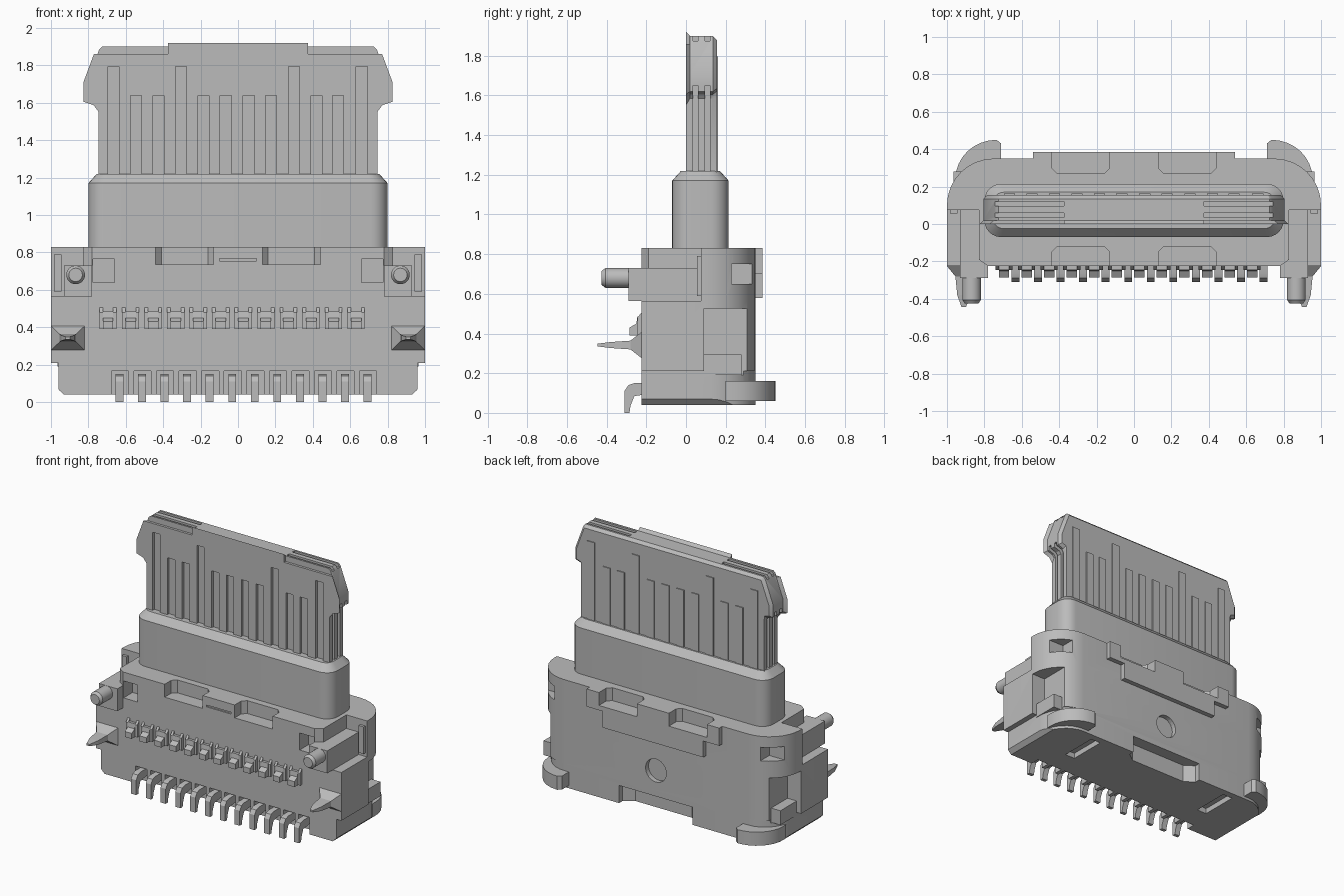
import bpy, bmesh
from math import sin, cos, pi, radians
from mathutils import Vector

cube = bpy.data.objects.get("Cube")
if cube:
    bpy.data.objects.remove(cube, do_unlink=True)

GREY = (0.5, 0.5, 0.5, 1)
grey = bpy.data.materials.new("plain_grey")
grey.use_nodes = True
grey.diffuse_color = GREY
grey.node_tree.nodes["Principled BSDF"].inputs["Base Color"].default_value = GREY


def add_prism(bm, pts, axis, a, b):
    """Extrude a 2D outline along an axis between a and b."""
    def place(p, t):
        return {"x": (t, p[0], p[1]), "y": (p[0], t, p[1]), "z": (p[0], p[1], t)}[axis]
    low = [bm.verts.new(place(p, a)) for p in pts]
    high = [bm.verts.new(place(p, b)) for p in pts]
    bm.faces.new(low)
    bm.faces.new(high)
    for i in range(len(pts)):
        j = (i + 1) % len(pts)
        bm.faces.new((low[i], low[j], high[j], high[i]))


def add_box(bm, x0, x1, y0, y1, z0, z1):
    add_prism(bm, [(x0, y0), (x1, y0), (x1, y1), (x0, y1)], "z", z0, z1)


def finish(name, bm, smooth=True):
    bmesh.ops.recalc_face_normals(bm, faces=bm.faces)
    mesh = bpy.data.meshes.new(name)
    bm.to_mesh(mesh)
    bm.free()
    obj = bpy.data.objects.new(name, mesh)
    bpy.context.collection.objects.link(obj)
    mesh.materials.append(grey)
    if smooth:
        activate(obj)
        bpy.ops.object.shade_smooth_by_angle(angle=radians(30))
    return obj


def activate(obj):
    bpy.ops.object.select_all(action="DESELECT")
    obj.select_set(True)
    bpy.context.view_layer.objects.active = obj


def prism(name, pts, axis, a, b):
    bm = bmesh.new()
    add_prism(bm, pts, axis, a, b)
    return finish(name, bm)


def cut(targets, bm):
    """Subtract the cutter from every target, then discard it."""
    cutter = finish("cutter", bm, False)
    for obj in targets:
        mod = obj.modifiers.new("cut", "BOOLEAN")
        mod.operation, mod.solver, mod.object = "DIFFERENCE", "EXACT", cutter
        mod.use_self = True
        activate(obj)
        bpy.ops.object.modifier_apply(modifier=mod.name)
        bpy.ops.object.shade_smooth_by_angle(angle=radians(30))
    bpy.data.objects.remove(cutter, do_unlink=True)


def both(pts):
    """Close a right-hand half outline with its mirror."""
    return pts + [(-x, y) for x, y in reversed(pts)]


def arc(cx, cy, rx, ry, a0, a1, n=8):
    return [(cx + rx * cos(radians(a0 + (a1 - a0) * i / n)),
             cy + ry * sin(radians(a0 + (a1 - a0) * i / n))) for i in range(n + 1)]


def rounded_ring(hx, y0, y1, r):
    half = arc(hx - r, y0 + r, r, r, -90, 0, 6) + arc(hx - r, y1 - r, r, r, 0, 90, 6)
    return both(half)


FRONT, BACK = -0.225, 0.35
PITCH = 0.1206

# Housing: foot, middle and stepped upper part
foot_outline = [(0.93, 0.04), (0.96, 0.07), (0.96, 0.21)]
back_corner = arc(0.75, 0.1, 0.25, 0.25, 0, 90)
lower = prism("lower_housing", both([(0.96, FRONT)] + arc(0.75, 0.12, 0.21, 0.23, 0, 90)), "z", 0.04, 0.21)
middle = prism("middle_housing", both([(1, FRONT)] + back_corner), "z", 0.21, 0.565)
upper = prism("upper_housing", both([(0.78, FRONT), (0.83, -0.19), (0.83, 0.075), (1, 0.075)]
                                    + back_corner), "z", 0.565, 0.83)
# Stepped plate on the back
plate = prism("back_plate", both([(0.41, 0.58), (0.41, 0.7), (0.54, 0.7), (0.54, 0.83)]),
              "y", 0.3, 0.385)

# Openings in the housing
bm = bmesh.new()
for s in (-1, 1):
    pocket = [(0.13, 0.45), (0.13, 0.30), (0.16, 0.27), (0.41, 0.27), (0.44, 0.30), (0.44, 0.45)]
    add_prism(bm, [(s * x, y) for x, y in pocket], "z", 0.735, 0.9)
    add_prism(bm, [(s * x, 0.15 - y) for x, y in pocket], "z", 0.735, 0.9)
    add_box(bm, s * 0.66, s * 0.775, -0.3, -0.12, 0.64, 0.765)
    add_box(bm, s * 0.89, s * 1.1, 0.09, 0.335, 0.19, 0.525)
    add_box(bm, s * 0.84, s * 1.1, 0.23, 0.4, 0.65, 0.75)
    add_box(bm, s * 0.56, s * 0.64, 0.02, 0.3, -0.1, 0.08)
    add_prism(bm, [(s * 0.96, 0), (s * 0.92, 0.03), (s * 0.97, 0.08), (s * 1.1, 0.0)], "y", -0.4, 0.5)
add_prism(bm, both([(0.3, 0.5), (0.3, 0.31), (0.23, 0.26)]), "z", -0.1, 0.17)
add_prism(bm, arc(0, 0.36, 0.085, 0.085, 0, 345, 23), "y", 0.315, 0.5)
add_box(bm, -0.1, 0.1, -0.3, -0.215, 0.755, 0.768)
for i in range(12):
    x = -0.635 + i * PITCH
    add_box(bm, x - 0.042, x + 0.05, -0.3, -0.16, -0.1, 0.165)
cut([lower, middle, upper, plate], bm)

# Rear corner feet and side window blocks
for s, side in ((1, "left"), (-1, "right")):
    outline = [(0.71, 0.25), (0.955, 0.2)] + arc(0.735, 0.24, 0.22, 0.21, 0, 90) + [(0.71, 0.43)]
    prism(side + "_rear_foot", [(s * x, y) for x, y in outline], "z", 0.06, 0.16)
    bm = bmesh.new()
    add_box(bm, s * 0.87, s * 0.965, 0.09, 0.28, 0.19, 0.295)
    finish(side + "_window_block", bm)

    # Side arm with round peg and latch clip
    bm = bmesh.new()
    add_prism(bm, [(-0.29, 0.565), (0.08, 0.565), (0.08, 0.73), (-0.29, 0.73)], "x", s * 0.78, s * 0.93)
    finish(side + "_arm", bm)
    bm = bmesh.new()
    rings = []
    for y, r in ((-0.25, 0.05), (-0.405, 0.05), (-0.425, 0.036)):
        rings.append([bm.verts.new((x, y, z)) for x, z in arc(s * 0.868, 0.68, r, r, 0, 345, 23)])
    for a, b in zip(rings, rings[1:]):
        for i in range(24):
            j = (i + 1) % 24
            bm.faces.new((a[i], a[j], b[j], b[i]))
    bm.faces.new(rings[0])
    bm.faces.new(rings[-1])
    finish(side + "_peg", bm)
    bm = bmesh.new()
    add_box(bm, s * 0.945, s * 0.985, 0.055, 0.09, 0.59, 0.79)
    finish(side + "_latch_clip", bm)

    # Tapered locating spike
    bm = bmesh.new()
    rings = []
    for y, hx, hz in ((FRONT, 0.09, 0.065), (-0.28, 0.045, 0.022), (-0.38, 0.035, 0.015), (-0.445, 0.012, 0.007)):
        rings.append([bm.verts.new((s * 0.91 + u * hx, y, 0.342 + v * hz))
                      for u, v in ((-1, -1), (1, -1), (1, 1), (-1, 1))])
    for a, b in zip(rings, rings[1:]):
        for i in range(4):
            j = (i + 1) % 4
            bm.faces.new((a[i], a[j], b[j], b[i]))
    bm.faces.new(rings[0])
    bm.faces.new(rings[-1])
    finish(side + "_spike", bm, False)

# Upper contact row: framed bumps with a sloping pin
bm = bmesh.new()
for i in range(12):
    x = -0.695 + i * PITCH
    for a, b in ((-0.046, -0.028), (0.028, 0.046)):
        add_prism(bm, [(-0.2, 0.39), (-0.245, 0.39), (-0.245, 0.48), (-0.225, 0.505), (-0.2, 0.505)],
                  "x", x + a, x + b)
    add_prism(bm, [(-0.2, 0.39), (-0.285, 0.39), (-0.285, 0.43), (-0.25, 0.45), (-0.245, 0.485), (-0.2, 0.485)],
              "x", x - 0.028, x + 0.028)
finish("upper_contacts", bm, False)

# Lower solder leads: bent outward then down
bm = bmesh.new()
lead = [(-0.15, 0.15), (-0.26, 0.15), (-0.29, 0.14), (-0.31, 0.11), (-0.31, 0.0),
        (-0.285, 0.0), (-0.28, 0.035), (-0.26, 0.085), (-0.15, 0.1)]
for i in range(12):
    x = -0.635 + i * PITCH
    add_prism(bm, lead, "x", x - 0.02, x + 0.022)
finish("lower_leads", bm)

# Rounded collar with chamfered rim
bm = bmesh.new()
rings = []
for z, inset in ((0.8, 0), (1.17, 0), (1.22, 0.045)):
    pts = rounded_ring(0.8 - inset, -0.07 + inset, 0.215 - inset, 0.09 - inset * 0.7)
    rings.append([bm.verts.new((x, y, z)) for x, y in pts])
for a, b in zip(rings, rings[1:]):
    for i in range(len(a)):
        j = (i + 1) % len(a)
        bm.faces.new((a[i], a[j], b[j], b[i]))
bm.faces.new(rings[0])
bm.faces.new(rings[-1])
finish("collar", bm)

# Plug blade with flared head
bm = bmesh.new()
add_prism(bm, both([(0.745, 1.15), (0.745, 1.585), (0.76, 1.605), (0.805, 1.62), (0.805, 1.71),
                    (0.74, 1.885), (0.725, 1.9)]), "y", 0, 0.155)
bm.normal_update()
rim = [e for e in bm.edges if abs(e.verts[0].co.y - e.verts[1].co.y) < 0.001
       and min(v.co.z for v in e.verts) > 1.2]
bmesh.ops.bevel(bm, geom=rim, offset=0.02, segments=1, affect="EDGES")
blade = finish("plug_blade", bm)

TALL = (-0.665, -0.305, 0.3, 0.662)
SHORT = (-0.545, -0.425, -0.185, -0.065, 0.057, 0.177, 0.42, 0.535)
contacts = [(x, 1.795) for x in TALL] + [(x, 1.64) for x in SHORT]
bm = bmesh.new()
for x, top in contacts:
    add_box(bm, x - 0.03, x + 0.03, -0.1, 0.02, 1.18, top)
for s in (-1, 1):
    for y in (0.035, 0.095):
        add_box(bm, s * 0.725, s * 0.9, y, y + 0.025, 1.18, 1.65)
        add_box(bm, s * 0.375, s * 0.9, y, y + 0.025, 1.875, 2)
    add_box(bm, s * 0.375, s * 0.9, -0.1, 0.018, 1.86, 2)
cut([blade], bm)

# Raised contact strips on the rear of the blade
bm = bmesh.new()
for x, top in contacts:
    add_box(bm, x - 0.03, x + 0.03, 0.14, 0.162, 1.2, top)
finish("rear_contact_strips", bm, False)
